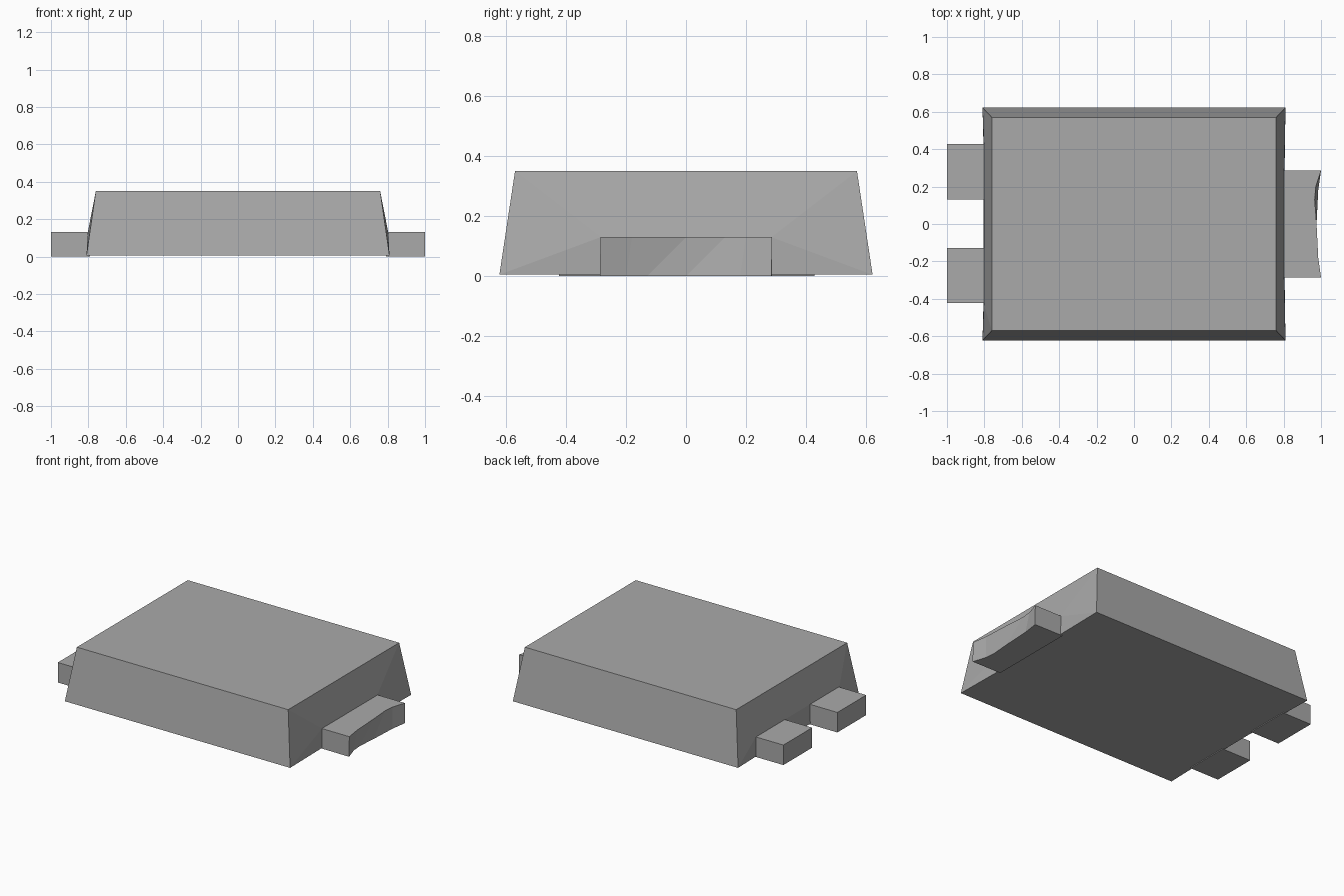
import bpy, bmesh

old = bpy.data.objects.get("Cube")
if old:
    bpy.data.objects.remove(old, do_unlink=True)

grey = bpy.data.materials.new("plain grey")
grey.use_nodes = True
colour = (0.4, 0.4, 0.4, 1)
grey.diffuse_color = colour
grey.node_tree.nodes["Principled BSDF"].inputs["Base Color"].default_value = colour


def finish(name, bm):
    bmesh.ops.remove_doubles(bm, verts=bm.verts, dist=0.0001)
    bmesh.ops.recalc_face_normals(bm, faces=bm.faces)
    mesh = bpy.data.meshes.new(name)
    bm.to_mesh(mesh)
    bm.free()
    mesh.materials.append(grey)
    bpy.context.collection.objects.link(bpy.data.objects.new(name, mesh))


def prism(name, lower, upper, z0, z1):
    """Join two matching outlines into a closed solid."""
    bm = bmesh.new()
    low = [bm.verts.new((x, y, z0)) for x, y in lower]
    high = [bm.verts.new((x, y, z1)) for x, y in upper]
    bm.faces.new(low[::-1])
    bm.faces.new(high)
    for i in range(len(low)):
        j = (i + 1) % len(low)
        bm.faces.new((low[i], low[j], high[j], high[i]))
    finish(name, bm)


def rectangle(x0, x1, y0, y1):
    return [(x0, y0), (x1, y0), (x1, y1), (x0, y1)]


# Tapered body, its end walls bowed slightly out to meet the leads
TOP, BASE, LEAD = 0.35, 0.005, 0.13
bm = bmesh.new()


def face(*points):
    bm.faces.new([bm.verts.new(p) for p in points])


for s in (-1, 1):
    face((-0.76, s * 0.57, TOP), (0.76, s * 0.57, TOP),
         (0.81, s * 0.622, BASE), (-0.81, s * 0.622, BASE))
for s, reach in ((-1, 0.43), (1, 0.285)):
    top = [(s * 0.76, y, TOP) for y in (-0.57, 0.57)]
    mid = [(s * 0.803, y, LEAD) for y in (-reach, reach)]
    foot = [(s * 0.805, y, BASE) for y in (-reach, reach)]
    corner = [(s * 0.81, y, BASE) for y in (-0.622, 0.622)]
    face(top[0], top[1], mid[1], mid[0])
    face(mid[0], mid[1], foot[1], foot[0])
    for i in range(2):
        face(top[i], mid[i], corner[i])
        face(mid[i], foot[i], corner[i])
    # half of the underside
    face(corner[0], foot[0], foot[1], corner[1], (0, 0.622, BASE), (0, -0.622, BASE))
face(*[(x, y, TOP) for x, y in rectangle(-0.76, 0.76, -0.57, 0.57)])
finish("body", bm)

# Two small leads on one end
for name, y in (("front_small_lead", -0.275), ("back_small_lead", 0.28)):
    outline = rectangle(-1, -0.79, y - 0.148, y + 0.148)
    prism(name, outline, outline, 0, LEAD)

# Wide lead on the other end, with a hollowed and twisted end face
hollow = [(1, -0.285), (0.985, -0.18), (0.976, 0), (0.966, 0.13), (0.972, 0.2), (1, 0.287)]
twisted = [(x, -y) for x, y in reversed(hollow)]
root = [(0.79, 0.287), (0.79, -0.285)]
prism("wide_lead", twisted + root, hollow + root, 0, LEAD)
